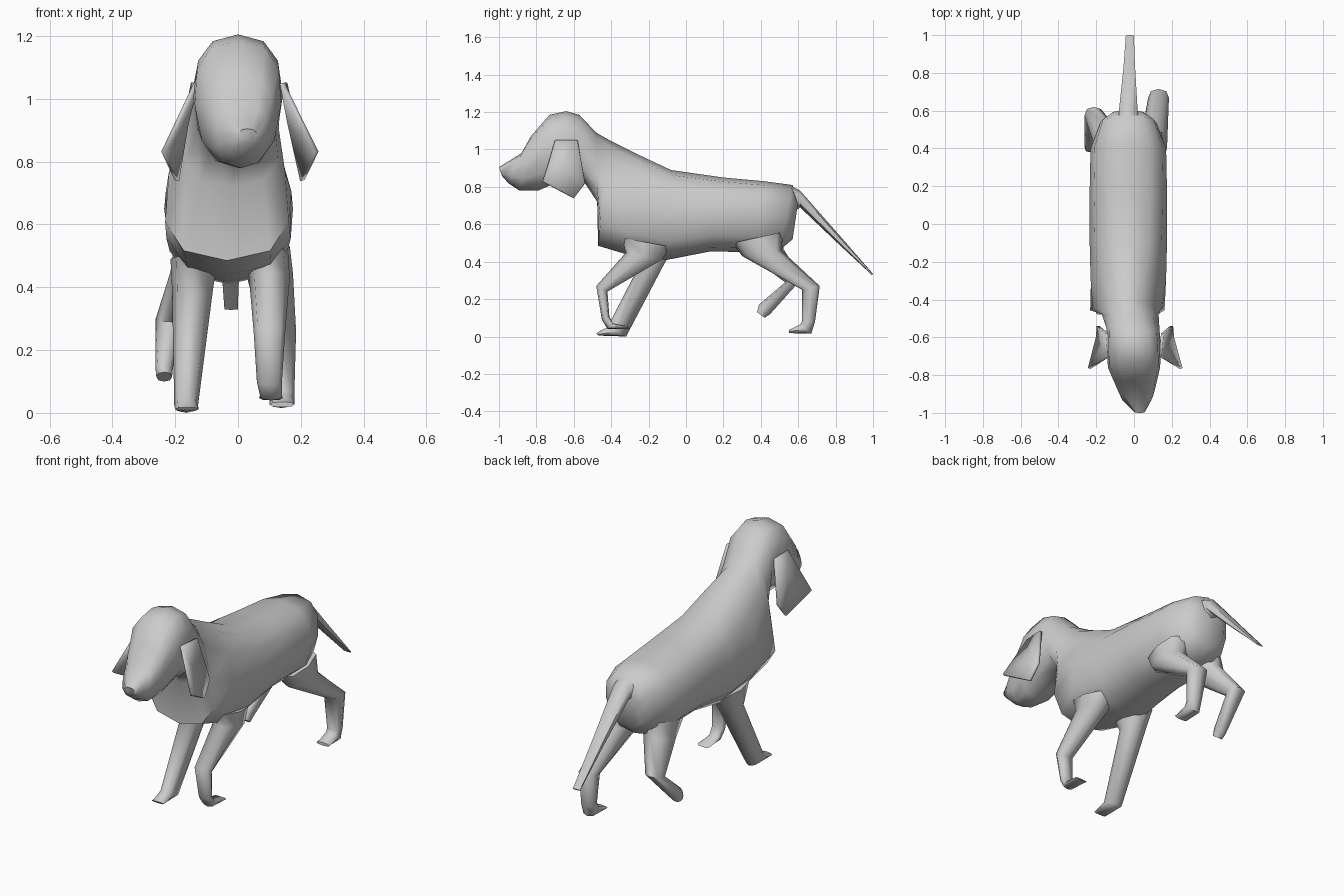
import bpy, bmesh
from math import cos, sin, pi, radians, copysign


def finish(name, bm, angle=65):
    bmesh.ops.recalc_face_normals(bm, faces=bm.faces)
    me = bpy.data.meshes.new(name)
    bm.to_mesh(me)
    bm.free()
    ob = bpy.data.objects.new(name, me)
    bpy.context.collection.objects.link(ob)
    bpy.ops.object.select_all(action='DESELECT')
    ob.select_set(True)
    bpy.context.view_layer.objects.active = ob
    bpy.ops.object.shade_smooth_by_angle(angle=radians(angle))
    return ob


def power(v, p):
    return copysign(abs(v) ** p, v)


def loft(name, rings, sides=8, p=0.85):
    """Each ring: y,z of one edge, y,z of the opposite edge, centre x, half width, taper."""
    bm = bmesh.new()
    loops = []
    for ya, za, yb, zb, cx, hw, *t in rings:
        taper = t[0] if t else 0
        loop = []
        for i in range(sides):
            a = 2 * pi * i / sides
            c, s = power(cos(a), p), power(sin(a), p)
            loop.append(bm.verts.new((cx + hw * s * (1 + taper * c),
                                      (ya + yb) / 2 + (ya - yb) / 2 * c,
                                      (za + zb) / 2 + (za - zb) / 2 * c)))
        loops.append(loop)
    for l0, l1 in zip(loops, loops[1:]):
        for i in range(sides):
            j = (i + 1) % sides
            bm.faces.new((l0[i], l0[j], l1[j], l1[i]))
    bm.faces.new(loops[0])
    bm.faces.new(loops[-1])
    return finish(name, bm)


# torso, neck and head in one skin, from rump to nose
loft("body_and_head", [
    (.60, .72, .57, .52, -.03, .09),
    (.57, .81, .50, .46, -.03, .15),
    (.42, .83, .38, .45, -.03, .20),
    (.20, .85, .13, .455, -.03, .205),
    (-.08, .89, -.10, .41, -.03, .205, -.05),
    (-.25, .97, -.32, .44, -.03, .20, -.2),
    (-.41, 1.05, -.47, .485, -.035, .185, -.35),
    (-.48, 1.09, -.475, .72, -.02, .15, -.2),
    (-.57, 1.185, -.54, .82, -.005, .14),
    (-.64, 1.205, -.70, .82, 0, .143),
    (-.73, 1.185, -.79, .78, 0, .138, .1),
    (-.83, 1.07, -.89, .78, .01, .105, .1),
    (-.88, .98, -.95, .82, .015, .085),
    (-1.0, .905, -.985, .86, .03, .03),
], sides=12, p=.82)

# tail ending in a thin edge
loft("tail", [
    (.55, .81, .57, .66, -.03, .06),
    (.61, .78, .61, .69, -.03, .055),
    (.83, .53, .81, .50, -.025, .035),
    (1.0, .335, .995, .328, -.022, .024),
], sides=6)

# bent front leg with curled paw
loft("front_leg_right", [
    (-.36, .53, -.08, .48, .09, .07),
    (-.32, .45, -.13, .41, .10, .065),
    (-.48, .27, -.42, .24, .10, .05),
    (-.45, .09, -.41, .11, .10, .04),
    (-.42, .04, -.39, .07, .105, .035),
    (-.30, .04, -.31, .055, .105, .038),
])

# straight front leg
loft("front_leg_left", [
    (-.31, .50, -.05, .48, -.14, .075),
    (-.25, .38, -.11, .40, -.145, .065),
    (-.42, .05, -.32, .00, -.165, .038),
    (-.48, .018, -.47, .005, -.163, .037),
])

# standing hind leg
loft("hind_leg_right", [
    (.25, .50, .52, .56, .08, .085),
    (.30, .43, .51, .46, .10, .075),
    (.62, .25, .715, .27, .13, .055),
    (.62, .08, .69, .08, .14, .04),
    (.61, .065, .67, .015, .14, .04),
    (.55, .035, .55, .018, .14, .04),
])

# lifted hind leg
loft("hind_leg_left", [
    (.25, .50, .52, .56, -.12, .085),
    (.34, .43, .52, .47, -.14, .075),
    (.53, .29, .62, .31, -.212, .05),
    (.39, .17, .45, .12, -.235, .028),
    (.38, .13, .42, .10, -.235, .025),
])

# hanging ears folded along the middle
EAR = [(.14, -.70, 1.05), (.15, -.58, 1.05), (.20, -.54, .82),
       (.205, -.60, .74), (.25, -.765, .83)]
for side, label in ((1, "right"), (-1, "left")):
    bm = bmesh.new()
    rim = [bm.verts.new((x * side * (1 if side > 0 else .95), y, z)) for x, y, z in EAR]
    fold = bm.verts.new((.165 * side, -.65, .92))
    for i in range(5):
        bm.faces.new((rim[i], rim[(i + 1) % 5], fold))
    ear = finish("ear_" + label, bm, 40)
    mod = ear.modifiers.new("thickness", 'SOLIDIFY')
    mod.thickness = .015
    mod.offset = 0
